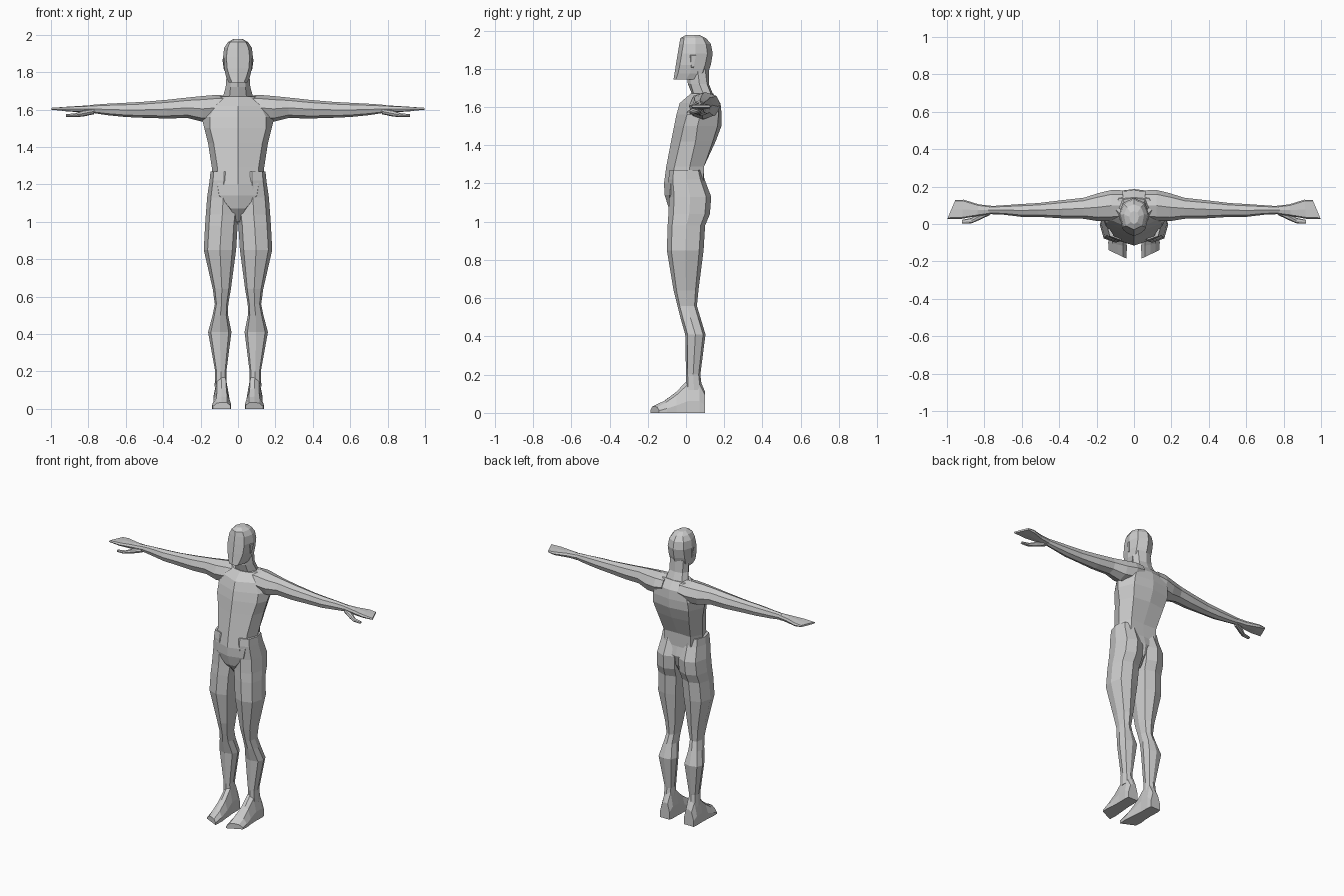
import bpy, bmesh
from mathutils import Vector


def loft(name, rings, mirror=False):
    """Skin a list of equal-length point rings, cap both ends, optionally mirror over x."""
    bm = bmesh.new()
    loops = [[bm.verts.new(p) for p in r] for r in rings]
    n = len(loops[0])
    for a, b in zip(loops, loops[1:]):
        for i in range(n):
            j = (i + 1) % n
            bm.faces.new((a[i], a[j], b[j], b[i]))
    bm.faces.new(loops[0])
    bm.faces.new(loops[-1])
    bmesh.ops.recalc_face_normals(bm, faces=bm.faces)
    me = bpy.data.meshes.new(name)
    bm.to_mesh(me)
    bm.free()
    ob = bpy.data.objects.new(name, me)
    bpy.context.collection.objects.link(ob)
    if mirror:
        ob.modifiers.new("Mirror", 'MIRROR').use_mirror_merge = False
    return ob


def sym(z, front, p1, p2, p3, back):
    """Left-right symmetric horizontal section."""
    half = [p1, p2, p3]
    pts = [(0, front)] + half + [(0, back)] + [(-x, y) for x, y in reversed(half)]
    return [Vector((x, y, z)) for x, y in pts]


def octagon(a0, a1, b0, b1, k=0.72):
    ca, cb, ra, rb = (a0 + a1) / 2, (b0 + b1) / 2, (a1 - a0) / 2, (b1 - b0) / 2
    unit = [(1, 0), (k, k), (0, 1), (-k, k), (-1, 0), (-k, -k), (0, -1), (k, -k)]
    return [(ca + ra * u, cb + rb * v) for u, v in unit]


def leg_ring(z, x0, x1, y0, y1):
    return [Vector((x, y, z)) for x, y in octagon(x0, x1, y0, y1, 0.76)]


def arm_ring(x, y0, y1, z0, z1, skew=0, k=0.72):
    """Section across x; skew pulls the back edge inward."""
    return [Vector((x - skew * (y - y0) / (y1 - y0), y, z))
            for y, z in octagon(y0, y1, z0, z1, k)]


def foot_ring(y, x0, x1, top, skew=0):
    cx, w = (x0 + x1) / 2, (x1 - x0) / 2
    prof = [(x0, 0), (x1, 0), (x1, top * .35), (cx + .55 * w, top * .85),
            (cx, top), (cx - .6 * w, top * .95), (x0, top * .45)]
    return [Vector((x, y + skew * (x - x0) / (x1 - x0), z)) for x, z in prof]


# torso with front centre ridge, pelvis at the bottom and trapezius at the top
loft("torso", [
    sym(1.00, -.04, (.01, -.03), (.02, .02), (.01, .05), .06),
    sym(1.07, -.09, (.04, -.085), (.06, .0), (.05, .07), .10),
    sym(1.14, -.112, (.10, -.085), (.12, .0), (.09, .10), .112),
    sym(1.20, -.115, (.11, -.08), (.13, .01), (.10, .09), .095),
    sym(1.29, -.103, (.11, -.06), (.14, .02), (.10, .095), .092),
    sym(1.42, -.078, (.13, -.03), (.16, .05), (.12, .14), .155),
    sym(1.50, -.062, (.15, -.012), (.18, .06), (.135, .165), .185),
    sym(1.56, -.05, (.15, .005), (.195, .075), (.13, .17), .187),
    sym(1.62, -.033, (.12, .02), (.17, .085), (.11, .17), .18),
    sym(1.67, .025, (.06, .04), (.11, .09), (.08, .135), .142)])

# neck
loft("neck", [
    sym(1.62, .0, (.05, .02), (.09, .09), (.07, .13), .15),
    sym(1.67, .03, (.045, .04), (.08, .09), (.06, .13), .14),
    sym(1.72, .01, (.04, .025), (.066, .07), (.05, .11), .12),
    sym(1.80, .0, (.035, .02), (.06, .06), (.05, .10), .12)])

# head with a flat sloping face
loft("head", [
    sym(1.745, -.065, (.032, -.052), (.05, .0), (.05, .04), .05),
    sym(1.775, -.06, (.045, -.042), (.064, .02), (.058, .085), .115),
    sym(1.82, -.053, (.058, -.032), (.074, .03), (.06, .10), .13),
    sym(1.88, -.043, (.062, -.022), (.08, .05), (.06, .112), .14),
    sym(1.93, -.035, (.056, -.014), (.074, .05), (.054, .105), .13),
    sym(1.96, -.03, (.042, -.01), (.054, .05), (.038, .09), .105),
    sym(1.977, .0, (.018, .01), (.026, .04), (.018, .06), .07)])

# ears
loft("ear", [[Vector(p) for p in r] for r in (
    [(.066, .015, 1.875), (.066, .05, 1.88), (.062, .04, 1.80), (.062, .022, 1.80)],
    [(.079, .025, 1.87), (.084, .052, 1.87), (.075, .04, 1.81), (.074, .028, 1.81)])], True)

# arms, from inside the shoulder to the flat hand
loft("arm", [
    arm_ring(.06, .02, .18, 1.56, 1.675),
    arm_ring(.12, .015, .182, 1.54, 1.678),
    arm_ring(.19, .015, .165, 1.535, 1.672),
    arm_ring(.27, .028, .14, 1.555, 1.664),
    arm_ring(.38, .03, .128, 1.552, 1.652),
    arm_ring(.51, .038, .112, 1.556, 1.641),
    arm_ring(.60, .038, .107, 1.56, 1.636),
    arm_ring(.70, .05, .10, 1.57, 1.631),
    arm_ring(.78, .053, .095, 1.582, 1.625)], True)
loft("hand", [
    arm_ring(.76, .053, .097, 1.582, 1.625),
    arm_ring(.84, .042, .105, 1.585, 1.62, .01, .8),
    arm_ring(.92, .028, .13, 1.59, 1.615, .01, .85),
    arm_ring(.998, .028, .127, 1.598, 1.61, .042, .9)], True)
loft("thumb", [
    arm_ring(.77, .048, .085, 1.575, 1.605),
    arm_ring(.83, .02, .06, 1.562, 1.595),
    arm_ring(.87, .003, .032, 1.56, 1.58),
    arm_ring(.92, .003, .022, 1.56, 1.575)], True)

# legs, from hip block to ankle
loft("leg", [
    leg_ring(1.27, .0, .147, -.085, .085),
    leg_ring(1.22, .0, .152, -.092, .098),
    leg_ring(1.13, -.005, .165, -.088, .132),
    leg_ring(1.04, -.005, .172, -.092, .125),
    leg_ring(.98, .002, .176, -.096, .10),
    leg_ring(.85, .01, .183, -.10, .092),
    leg_ring(.64, .038, .135, -.065, .065),
    leg_ring(.56, .052, .124, -.045, .057),
    leg_ring(.50, .053, .136, -.03, .075),
    leg_ring(.41, .035, .16, -.004, .102),
    leg_ring(.20, .062, .122, .0, .075),
    leg_ring(.12, .06, .125, .0, .085)], True)

# feet, heel to slanted toe
loft("foot", [
    foot_ring(.10, .055, .128, .11),
    foot_ring(.07, .05, .132, .18),
    foot_ring(.01, .05, .13, .175),
    foot_ring(-.05, .045, .132, .11),
    foot_ring(-.12, .038, .138, .065, .02),
    foot_ring(-.185, .04, .135, .035, .045)], True)
